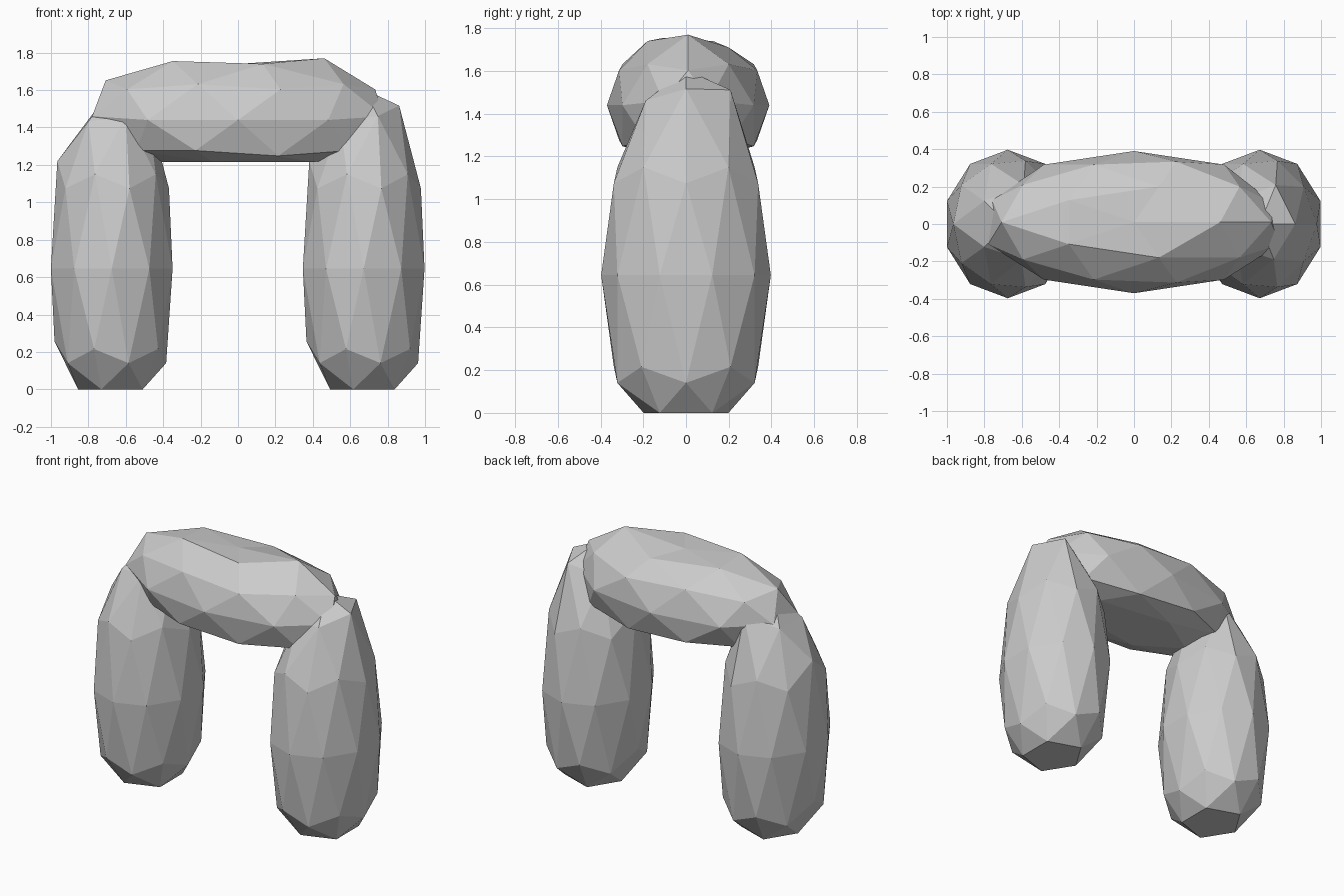
import bpy
from mathutils import Vector


def stone(name, centre, scale, floor, ceiling, nudges):
    """Faceted boulder: stretched icosphere, flattened ends, a few chipped corners."""
    bpy.ops.mesh.primitive_ico_sphere_add(subdivisions=2, radius=1)
    ob = bpy.context.object
    ob.name = name
    verts = ob.data.vertices
    unit = [v.co.copy() for v in verts]
    for v in verts:
        v.co = Vector(c + s * u for c, s, u in zip(centre, scale, v.co))
        v.co.z = min(max(v.co.z, floor), ceiling)
    # Chip the corner closest to each given direction
    for direction, offset in nudges:
        d = Vector(direction)
        i = min(range(len(unit)), key=lambda k: (unit[k] - d).length)
        verts[i].co += Vector(offset)
    ob.data.update()
    return ob


# Upright stones: identical, one at each side
upright_nudges = [
    ((0.53, 0, 0.85), (0.01, 0, 0.055)),
    ((0.16, 0.5, 0.85), (0.03, 0.01, 0.05)),
    ((0.16, -0.5, 0.85), (0.02, 0.01, 0.0)),
    ((-0.43, 0.31, 0.85), (0.02, 0, -0.02)),
    ((-0.43, -0.31, 0.85), (0.02, 0, -0.03)),
    ((-0.85, 0, 0.53), (0, 0, 0.07)),
    ((-0.89, 0, -0.45), (0, 0, 0.04)),
    ((0.43, 0.31, -0.85), (0.02, 0, 0)),
    ((0.43, -0.31, -0.85), (0.02, 0, 0)),
]
for side, x in (("left", -0.675), ("right", 0.672)):
    stone(side + "_upright", (x, 0, 0.645), (0.342, 0.397, 0.96), 0, 2, upright_nudges)

# Lintel stone lying across the uprights
stone("lintel", (0, 0.01, 1.44), (0.82, 0.38, 0.365), 1.215, 1.74, [
    ((0.53, 0, 0.85), (0.03, 0, 0.03)),
    ((-0.43, -0.31, 0.85), (0, 0, 0.015)),
    ((0.16, 0.5, 0.85), (0, 0, -0.03)),
    ((-0.85, 0, 0.53), (-0.01, 0, 0.02)),
    ((0.43, 0.31, -0.85), (0.05, 0, 0)),
    ((0.43, -0.31, -0.85), (0.05, 0, 0)),
    ((-0.69, -0.5, -0.53), (0.02, 0, 0.03)),
    ((-0.69, 0.5, -0.53), (0.02, 0, 0.03)),
    ((0.95, 0.31, 0), (-0.03, -0.02, 0.02)),
    ((0.95, -0.31, 0), (0, 0, 0.02)),
    ((-0.95, -0.31, 0), (0, 0, 0.02)),
    ((-0.95, 0.31, 0), (0.02, 0, 0.02)),
])
